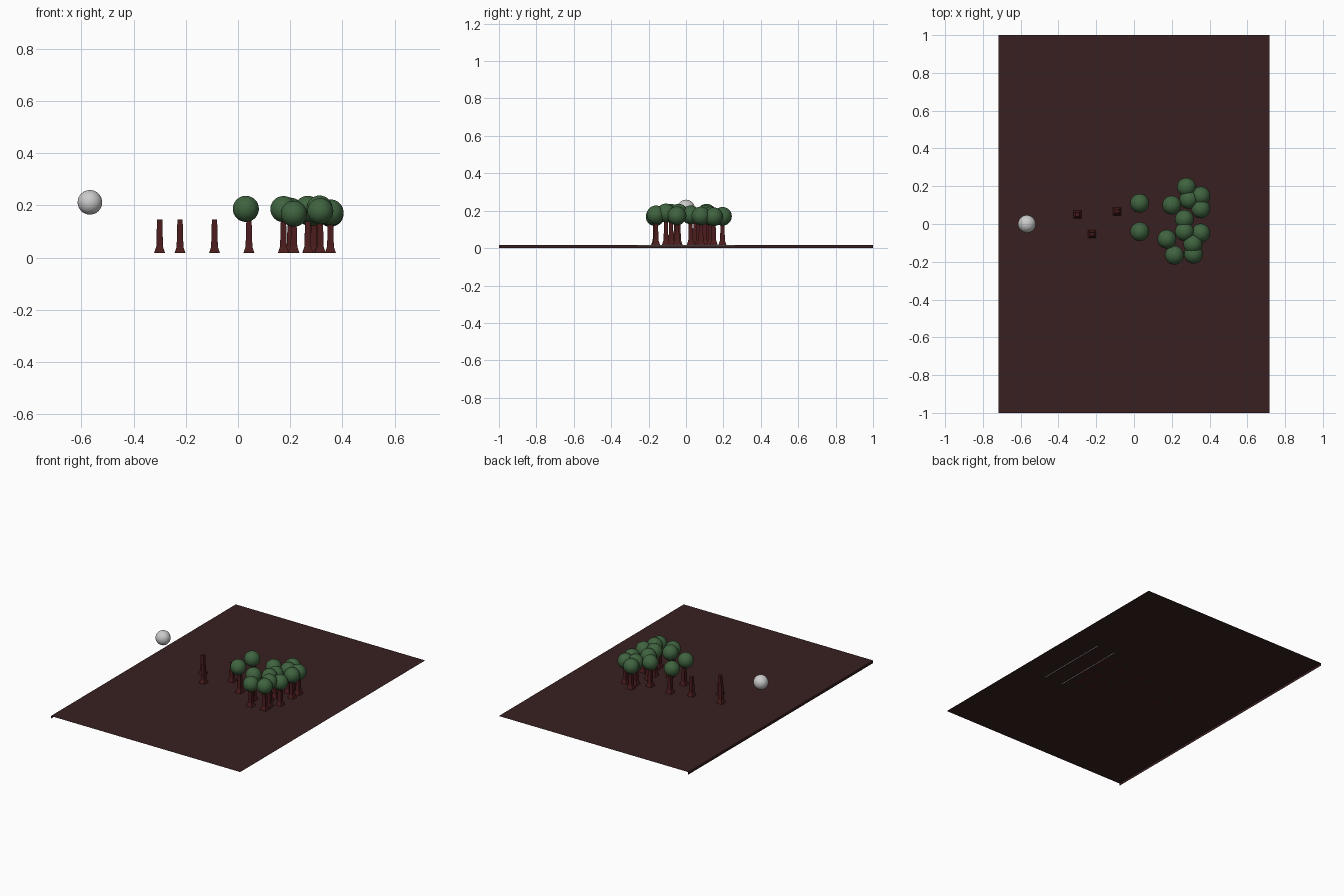
import bpy, bmesh

if "Cube" in bpy.data.objects:
    bpy.data.objects.remove(bpy.data.objects["Cube"])

G = 0.018  # ground level


def material(name, rgb):
    m = bpy.data.materials.new(name)
    m.diffuse_color = (*rgb, 1)
    m.use_nodes = True
    m.node_tree.nodes["Principled BSDF"].inputs["Base Color"].default_value = m.diffuse_color
    return m


SOIL = material("soil", (0.04, 0.014, 0.014))
BARK = material("bark", (0.07, 0.012, 0.012))
LEAF = material("leaf", (0.05, 0.125, 0.05))


def finish(name, bm, mat=None):
    me = bpy.data.meshes.new(name)
    bm.to_mesh(me)
    bm.free()
    ob = bpy.data.objects.new(name, me)
    bpy.context.collection.objects.link(ob)
    if mat:
        me.materials.append(mat)
    return ob


def sheet(name, quads, mat=None):
    bm = bmesh.new()
    for q in quads:
        bm.faces.new([bm.verts.new(p) for p in q])
    bmesh.ops.remove_doubles(bm, verts=bm.verts, dist=1e-5)
    return finish(name, bm, mat)


def ball(name, loc, r, mat=None):
    bm = bmesh.new()
    bmesh.ops.create_uvsphere(bm, u_segments=32, v_segments=16, radius=r)
    bmesh.ops.translate(bm, verts=bm.verts, vec=loc)
    for f in bm.faces:
        f.smooth = True
    return finish(name, bm, mat)


def trunk(name, x, y):
    # square post with a flared foot
    bm = bmesh.new()
    rings = []
    for h, z in ((0.021, G), (0.013, G + 0.024), (0.010, 0.147)):
        rings.append([bm.verts.new((x + sx * h, y + sy * h, z))
                      for sx, sy in ((-1, -1), (1, -1), (1, 1), (-1, 1))])
    for a, b in zip(rings, rings[1:]):
        for i in range(4):
            j = (i + 1) % 4
            bm.faces.new((a[i], a[j], b[j], b[i]))
    bm.faces.new(rings[0][::-1])
    bm.faces.new(rings[-1])
    return finish(name, bm, BARK)


# Ground: open sheet with one folded-down edge on the left
X, Y = 0.717, 1.0
sheet("ground", [
    [(-X, -Y, G), (X, -Y, G), (X, Y, G), (-X, Y, G)],
    [(-X, -Y, 0), (-X, -Y, G), (-X, Y, G), (-X, Y, 0)],
], SOIL)

# Thin upright strips just beneath the ground
for i, x in enumerate((0.38, 0.517)):
    sheet(f"buried_strip_{i}", [[(x, -0.26, G - 0.006), (x, 0.26, G - 0.006),
                                 (x, 0.26, G), (x, -0.26, G)]])

# Floating pale ball
ball("pale_ball", (-0.567, 0, 0.212), 0.047)

# Bare stumps
for i, (x, y) in enumerate(((-0.30, 0.05), (-0.222, -0.054), (-0.09, 0.067))):
    trunk(f"stump_{i}", x, y)

# Trees: crown centre and trunk shift
trees = [
    (0.030, 0.110, 0.187), (0.030, -0.040, 0.187), (0.200, 0.100, 0.180),
    (0.278, 0.195, 0.170), (0.290, 0.130, 0.172), (0.354, 0.148, 0.168),
    (0.354, 0.080, 0.172), (0.267, 0.025, 0.178), (0.267, -0.040, 0.187),
    (0.354, -0.048, 0.173), (0.312, -0.107, 0.188), (0.174, -0.080, 0.186),
    (0.214, -0.165, 0.168), (0.315, -0.160, 0.178),
]
for i, (x, y, z) in enumerate(trees):
    trunk(f"trunk_{i}", x + (0.012 if x < 0.1 else 0), y)
    ball(f"crown_{i}", (x, y, z), 0.05, LEAF)
